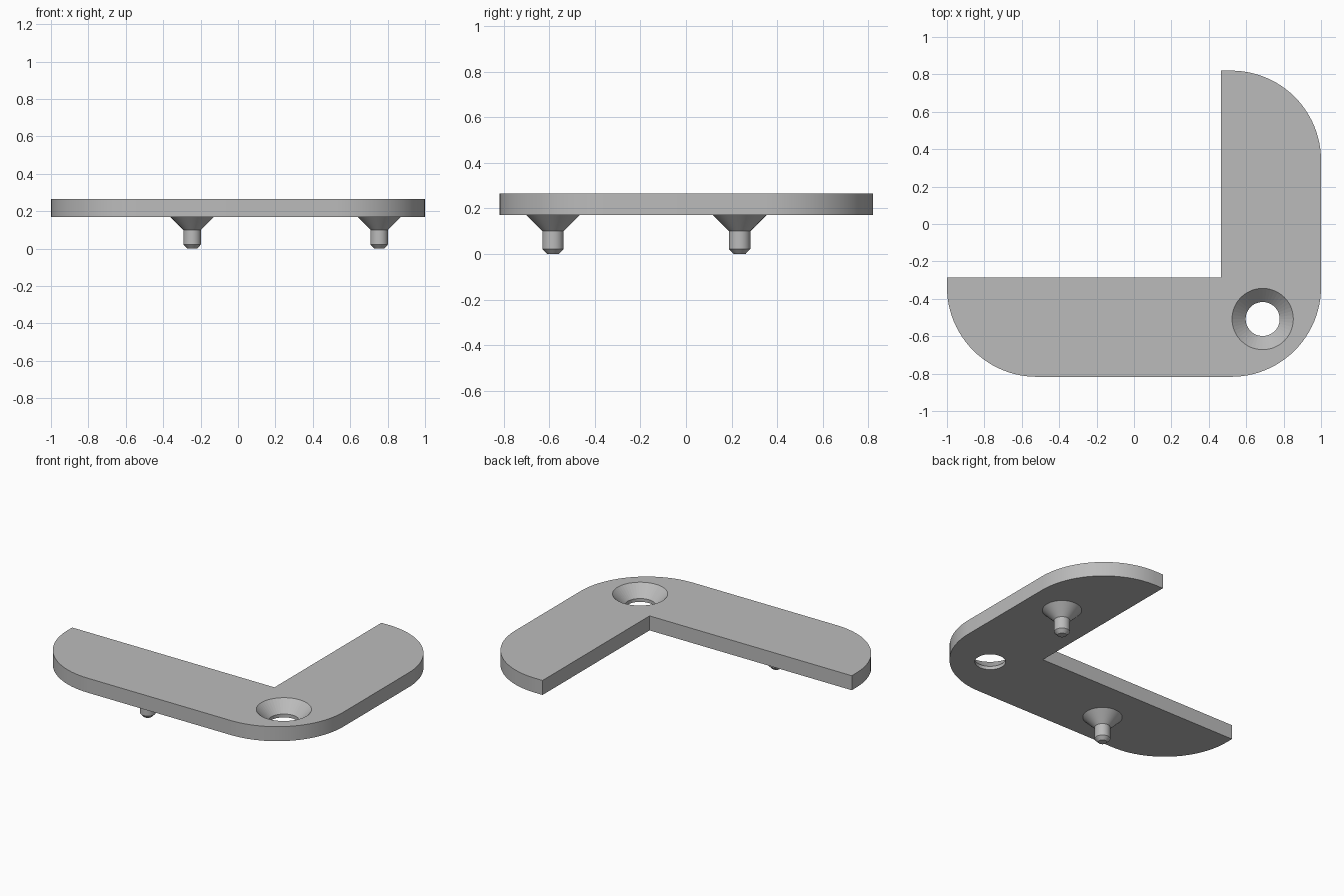
import bpy, bmesh
from math import cos, sin, pi, radians

cube = bpy.data.objects.get("Cube")
if cube:
    bpy.data.objects.remove(cube, do_unlink=True)

GREY = (0.5, 0.5, 0.5, 1)
grey = bpy.data.materials.new("plain_grey")
grey.use_nodes = True
grey.diffuse_color = GREY
grey.node_tree.nodes["Principled BSDF"].inputs["Base Color"].default_value = GREY

BOTTOM, TOP = 0.17, 0.265


def finish(name, bm):
    bmesh.ops.recalc_face_normals(bm, faces=bm.faces[:])
    mesh = bpy.data.meshes.new(name)
    bm.to_mesh(mesh)
    bm.free()
    mesh.materials.append(grey)
    obj = bpy.data.objects.new(name, mesh)
    bpy.context.collection.objects.link(obj)
    return obj


def smooth(obj):
    bpy.ops.object.select_all(action='DESELECT')
    obj.select_set(True)
    bpy.context.view_layer.objects.active = obj
    bpy.ops.object.shade_smooth_by_angle(angle=radians(25))


def lathe(name, profile, x, y, sides=48):
    """Closed solid of revolution from (radius, z) pairs."""
    bm = bmesh.new()
    rings = [[bm.verts.new((x + r * cos(2 * pi * i / sides),
                            y + r * sin(2 * pi * i / sides), z))
              for i in range(sides)] for r, z in profile]
    for a, b in zip(rings, rings[1:]):
        for i in range(sides):
            j = (i + 1) % sides
            bm.faces.new((a[i], a[j], b[j], b[i]))
    bm.faces.new(rings[0])
    bm.faces.new(rings[-1])
    return finish(name, bm)


def arc(cx, cy, r, start, steps=24):
    return [(cx + r * cos(start + pi / 2 * i / steps),
             cy + r * sin(start + pi / 2 * i / steps)) for i in range(steps + 1)]


# L-shaped plate with three rounded outer corners
R = 0.48
outline = (arc(-1 + R, -0.817 + R, R, pi)
           + arc(1 - R, -0.817 + R, R, 1.5 * pi)
           + arc(1 - R, 0.82 - R, R, 0)
           + [(0.465, 0.82), (0.465, -0.287), (-1, -0.287)])
bm = bmesh.new()
base = bm.faces.new([bm.verts.new((x, y, BOTTOM)) for x, y in outline])
top = bmesh.ops.extrude_face_region(bm, geom=[base])["geom"]
bmesh.ops.translate(bm, vec=(0, 0, TOP - BOTTOM),
                    verts=[v for v in top if isinstance(v, bmesh.types.BMVert)])
plate = finish("corner_plate", bm)

# Countersunk screw hole
cutter = lathe("hole_cutter", [(0.091, 0.1), (0.091, 0.192), (0.164, TOP),
                               (0.164, 0.35)], 0.688, -0.508)
cutter.hide_render = True
cut = plate.modifiers.new("screw_hole", 'BOOLEAN')
cut.operation = 'DIFFERENCE'
cut.solver = 'EXACT'
cut.object = cutter
smooth(plate)
bpy.context.view_layer.objects.active = plate
bpy.ops.object.modifier_apply(modifier=cut.name)
bpy.data.objects.remove(cutter, do_unlink=True)

# Locating pegs under each arm, with conical bases
for name, x, y in (("right_peg", -0.245, -0.583), ("left_peg", 0.755, 0.235)):
    smooth(lathe(name, [(0.026, 0), (0.047, 0.022), (0.047, 0.1),
                        (0.117, BOTTOM), (0.117, 0.2)], x, y))
